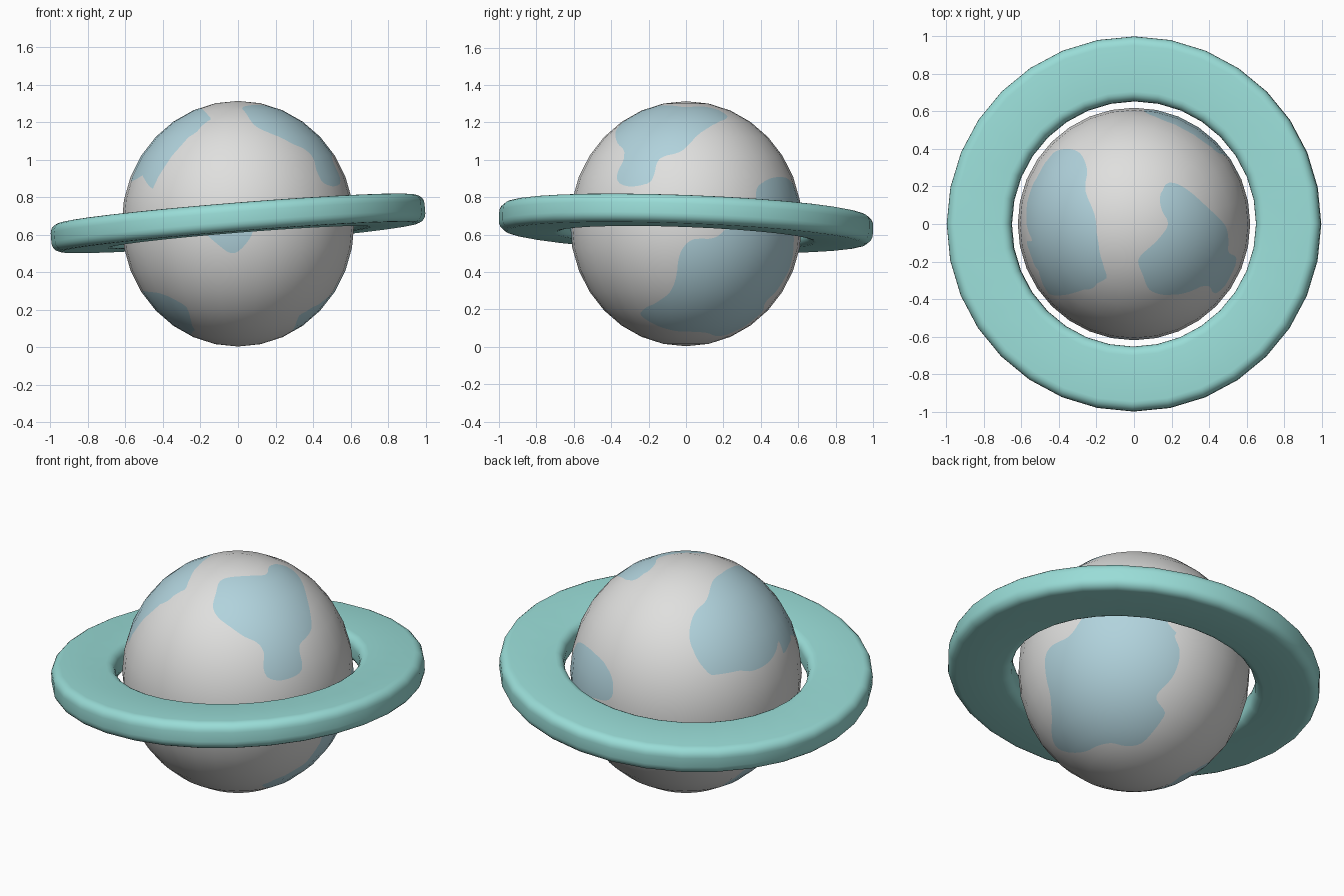
import bpy, bmesh, math
from mathutils import Vector

if "Cube" in bpy.data.objects:
    bpy.data.objects.remove(bpy.data.objects["Cube"])

RX, RZ, CZ = 0.62, 0.655, 0.658      # globe radii and centre height


def material(name, rgb):
    m = bpy.data.materials.new(name)
    m.diffuse_color = (*rgb, 1)
    m.use_nodes = True
    m.node_tree.nodes["Principled BSDF"].inputs["Base Color"].default_value = m.diffuse_color
    return m


grey = material("pale grey", (0.74, 0.74, 0.73))
blue = material("pale blue", (0.44, 0.65, 0.72))
teal = material("teal", (0.32, 0.72, 0.68))


def smooth_loop(flat, steps=3):
    """Closed Catmull-Rom curve through points given in hundredths."""
    p = [Vector((flat[i] / 100, flat[i + 1] / 100)) for i in range(0, len(flat), 2)]
    n, out = len(p), []
    for i in range(n):
        a, b, c, d = p[i - 1], p[i], p[(i + 1) % n], p[(i + 2) % n]
        for k in range(steps):
            t = k / steps
            out.append(0.5 * (2 * b + (c - a) * t + (2 * a - 5 * b + 4 * c - d) * t * t
                              + (3 * b - a - 3 * c + d) * t ** 3))
    return [(v.x, v.y) for v in out]


def signed_distance(x, y, loop):
    """Positive inside the loop, negative outside."""
    inside, best = False, 1e9
    x0, y0 = loop[-1]
    for x1, y1 in loop:
        if (y0 > y) != (y1 > y) and x < (x1 - x0) * (y - y0) / (y1 - y0) + x0:
            inside = not inside
        dx, dy = x1 - x0, y1 - y0
        t = max(0, min(1, ((x - x0) * dx + (y - y0) * dy) / (dx * dx + dy * dy + 1e-12)))
        best = min(best, (x - x0 - t * dx) ** 2 + (y - y0 - t * dy) ** 2)
        x0, y0 = x1, y1
    return math.sqrt(best) * (1 if inside else -1)


patches = []


def patch(azimuth, elevation, limit, flat):
    """Outline of a coloured patch, projected onto the globe from a direction."""
    a, e = math.radians(azimuth), math.radians(elevation)
    c = Vector((math.cos(e) * math.cos(a), math.cos(e) * math.sin(a), math.sin(e)))
    r = Vector((-math.sin(a), math.cos(a), 0))
    loop = smooth_loop(flat)
    xs, ys = [q[0] for q in loop], [q[1] for q in loop]
    box = (min(xs) - .06, max(xs) + .06, min(ys) - .06, max(ys) + .06)
    patches.append((c, r, c.cross(r), limit, loop, box))


def globe_normal(p):
    return Vector((p.x / RX ** 2, p.y / RX ** 2, p.z / RZ ** 2)).normalized()


def field(p):
    best, n = -0.06, globe_normal(p)
    for c, r, u, limit, loop, box in patches:
        face = (n.dot(c) - limit) * 0.5
        x, y = p.dot(r), p.dot(u)
        if face < -0.06 or not (box[0] < x < box[1] and box[2] < y < box[3]):
            continue
        best = max(best, min(face, signed_distance(x, y, loop)))
    return best


# upper left patch, from the top, back left and front
patch(-90, 90, .35, [-56, 3, -55, 18, -52, 29, -45, 37, -37, 40, -29, 38, -25, 29, -26, 18,
                     -21, 5, -20, -6, -22, -19, -20, -32, -26, -35, -34, -32, -42, -25, -52, -15])
patch(135, 25, .2, [2, 22, 3, 14, 7, 6, 15, 1, 26, -2, 37, 2, 43, 9, 45, 16, 50, 17, 56, 15,
                    66, 15, 66, 40, 50, 55, 41, 53, 31, 55, 21, 53, 15, 49, 14, 43, 10, 37, 6, 33])
patch(-90, 0, .15, [-62, 22, -56, 23, -51, 26, -47, 31, -40, 37, -31, 42, -25, 48, -22, 54,
                    -22, 60, -30, 70, -60, 60, -72, 35])
# upper right patch
patch(-45, 25, .1, [-19, 36, -16, 43, -13, 49, -7, 51, 4, 51, 13, 51, 16, 55, 22, 56, 29, 53,
                    33, 47, 34, 36, 34, 22, 31, 17, 26, 13, 25, 9, 26, 2, 24, -3, 14, -6,
                    6, -4, 4, 2, 5, 9, 2, 15, -5, 19, -12, 25, -17, 30])
# small front patch, mostly behind the ring
patch(-90, 0, .1, [-3, -16, -12, -10, -17, -5, -18, 0, -12, 4, 0, 5, 7, 2, 8, -4, 4, -11])
# lower left patch
patch(-90, 0, .12, [-60, -33, -50, -36, -42, -37, -35, -40, -29, -44, -26, -50, -25, -57,
                    -27, -66, -50, -65, -62, -50])
patch(180, 0, .12, [31, -38, 36, -44, 30, -50, 19, -57, 0, -59, -10, -58, -14, -51, -12, -42,
                    -5, -38, 10, -37, 20, -37])
# large back right patch, below and above the ring
patch(45, -25, .1, [-18, 29, -23, 25, -30, 16, -40, 12, -44, 6, -44, -4, -42, -15, -42, -26,
                    -43, -36, -40, -42, -32, -45, -24, -45, -18, -43, -10, -42, -2, -44, 6, -43,
                    13, -37, 18, -31, 20, -27, 16, -21, 17, -17, 24, -10, 28, -2, 29, 6,
                    26, 14, 23, 21, 25, 27, 20, 32])
patch(45, 0, .1, [-20, -8, -15, 0, -10, 6, -7, 14, -4, 20, 6, 24, 16, 25, 26, 24, 34, 20,
                  39, 12, 37, 4, 25, 1, 23, -4, 26, -11])


def add_object(name, bm, mats):
    me = bpy.data.meshes.new(name)
    bm.to_mesh(me)
    bm.free()
    for m in mats:
        me.materials.append(m)
    ob = bpy.data.objects.new(name, me)
    bpy.context.collection.objects.link(ob)
    return ob


# globe: subdivided ball with the patch outlines cut into its faces
bm = bmesh.new()
bmesh.ops.create_uvsphere(bm, u_segments=32, v_segments=16, radius=1)
bmesh.ops.scale(bm, vec=(RX, RX, RZ), verts=bm.verts)
bmesh.ops.subdivide_edges(bm, edges=bm.edges[:], cuts=5, use_grid_fill=True)
value = {v: field(v.co) for v in bm.verts}
cuts = set()
for e in bm.edges[:]:
    a, b = e.verts
    fa, fb = value[a], value[b]
    if (fa > 0) != (fb > 0):
        t = max(0.03, min(0.97, fa / (fa - fb)))
        v = bmesh.utils.edge_split(e, a, t)[1]
        value[v] = 0.0
        cuts.add(v)
for f in bm.faces[:]:
    on = [v for v in f.verts if v in cuts]
    if len(on) >= 2:
        bmesh.utils.face_split(f, on[0], on[1])
for f in bm.faces:
    f.smooth = True
    f.material_index = 1 if sum(value[v] for v in f.verts) > 0 else 0
globe = add_object("globe", bm, [grey, blue])
globe.data.normals_split_custom_set_from_vertices(
    [globe_normal(v.co) for v in globe.data.vertices])
globe.location.z = CZ

# ring: rounded flat section turned around the globe, then tilted
R0, R1, H, C = 0.655, 1.0, 0.076, 0.05
section = []
for cx, cz, start in ((R1 - C, H - C, 0), (R0 + C, H - C, 90),
                      (R0 + C, C - H, 180), (R1 - C, C - H, 270)):
    for k in range(6):
        t = math.radians(start + 18 * k)
        section.append((cx + C * math.cos(t), cz + C * math.sin(t)))
bm = bmesh.new()
N, M = 32, len(section)
rows = [[bm.verts.new((r * math.cos(2 * math.pi * i / N), r * math.sin(2 * math.pi * i / N), z))
         for r, z in section] for i in range(N)]
for i in range(N):
    p, q = rows[i], rows[(i + 1) % N]
    for j in range(M):
        k = (j + 1) % M
        bm.faces.new((p[j], q[j], q[k], p[k])).smooth = True
bmesh.ops.recalc_face_normals(bm, faces=bm.faces)
ring = add_object("ring", bm, [teal])
ring.location.z = 0.66
ring.rotation_euler = (-0.037, -0.08, 0)
